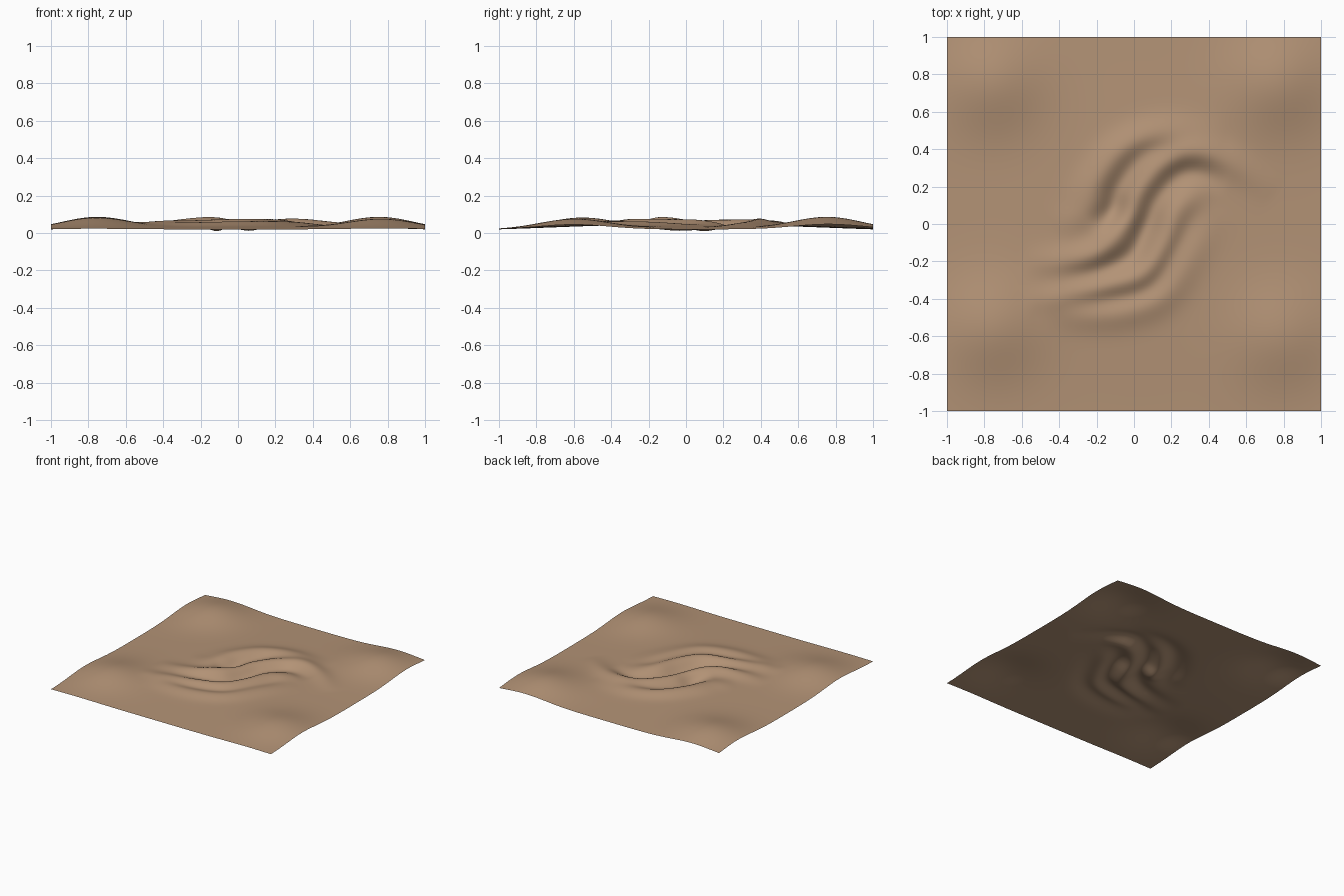
import bpy, bmesh, math
from mathutils import Vector

if "Cube" in bpy.data.objects:
    bpy.data.objects.remove(bpy.data.objects["Cube"])

N = 110  # grid divisions

# Crest and trough lines: (half width, [(x, y, height change), ...])
LINES = [
    # outer north-west ridge
    (0.085, [(-.42, -.04, 0), (-.28, .06, .020), (-.21, .22, .030), (-.06, .40, .032), (.18, .49, .024), (.50, .46, 0)]),
    # central S-shaped ridge
    (0.075, [(-.60, -.20, 0), (-.38, -.20, .024), (-.18, -.15, .044), (-.03, .02, .030), (.04, .18, .030),
             (.17, .33, .034), (.34, .38, .036), (.52, .32, .022), (.75, .15, 0)]),
    # south-east ridge
    (0.070, [(-.60, -.42, 0), (-.38, -.38, .022), (-.15, -.33, .032), (.05, -.27, .034), (.17, -.10, .032),
             (.24, .08, .026), (.42, .22, 0)]),
    # outer south ridge
    (0.085, [(-.50, -.44, 0), (-.30, -.48, .018), (-.05, -.47, .024), (.16, -.38, .024), (.32, -.15, .016), (.45, .10, 0)]),
    # troughs between the ridges
    (0.060, [(-.22, -.02, 0), (-.12, .07, -.044), (-.08, .20, -.030), (.05, .37, -.016), (.25, .42, 0)]),
    (0.060, [(-.40, -.29, 0), (-.20, -.25, -.020), (-.02, -.16, -.030), (.06, -.01, -.044), (.13, .15, -.030),
             (.28, .28, -.026), (.50, .22, 0)]),
    (0.050, [(-.40, -.43, 0), (-.15, -.41, -.014), (.10, -.33, -.016), (.24, -.10, -.012), (.36, .10, 0)]),
]

# Corner mounds: x, y, height, radius
MOUNDS = [(-.76, .76, .064, .21), (.76, .76, .064, .21),
          (-.77, -.56, .058, .21), (.78, -.60, .052, .21)]


def refine(pts, steps=4):
    """Catmull-Rom smoothing of a control line."""
    p = [Vector(q) for q in pts]
    p = [2 * p[0] - p[1]] + p + [2 * p[-1] - p[-2]]
    out = []
    for a, b, c, d in zip(p, p[1:], p[2:], p[3:]):
        for i in range(steps):
            t = i / steps
            out.append(0.5 * (2 * b + (c - a) * t + (2 * a - 5 * b + 4 * c - d) * t * t
                              + (3 * b - a - 3 * c + d) * t ** 3))
    out.append(p[-2])
    return out


def line_height(x, y, width, pts):
    best, amp = 1e9, 0
    for a, b in zip(pts, pts[1:]):
        dx, dy = b.x - a.x, b.y - a.y
        t = ((x - a.x) * dx + (y - a.y) * dy) / (dx * dx + dy * dy)
        t = min(1, max(0, t))
        d = (x - a.x - dx * t) ** 2 + (y - a.y - dy * t) ** 2
        if d < best:
            best, amp = d, a.z + (b.z - a.z) * t
    return amp * math.exp(-best / (width * width))


SMOOTH = [(w, refine(p)) for w, p in LINES]


def height(x, y):
    z = .020 + .027 * (1 - x ** 4) * (1 - y ** 4) * math.exp(-(x * x + y * y) / .8)
    for mx, my, h, r in MOUNDS:
        z += h * math.exp(-((x - mx) ** 2 + (y - my) ** 2) / (2 * r * r) * 1.3)
    if abs(x) < .9 and abs(y) < .75:
        z += sum(line_height(x, y, w, p) for w, p in SMOOTH)
    return max(z, .002)


# Rippled ground sheet
bm = bmesh.new()
bmesh.ops.create_grid(bm, x_segments=N, y_segments=N, size=1)
for v in bm.verts:
    v.co.z = height(v.co.x, v.co.y)
# soften creases where lines meet
inner = [v for v in bm.verts if not v.is_boundary]
for _ in range(2):
    bmesh.ops.smooth_vert(bm, verts=inner, factor=0.5, use_axis_z=True)
mesh = bpy.data.meshes.new("sand_sheet")
bm.to_mesh(mesh)
bm.free()

sand = bpy.data.materials.new("sand brown")
sand.diffuse_color = (0.45, 0.29, 0.18, 1)
sand.use_nodes = True
sand.node_tree.nodes["Principled BSDF"].inputs["Base Color"].default_value = sand.diffuse_color
mesh.materials.append(sand)
mesh.polygons.foreach_set("use_smooth", [True] * len(mesh.polygons))
sheet = bpy.data.objects.new("sand_sheet", mesh)
bpy.context.collection.objects.link(sheet)
